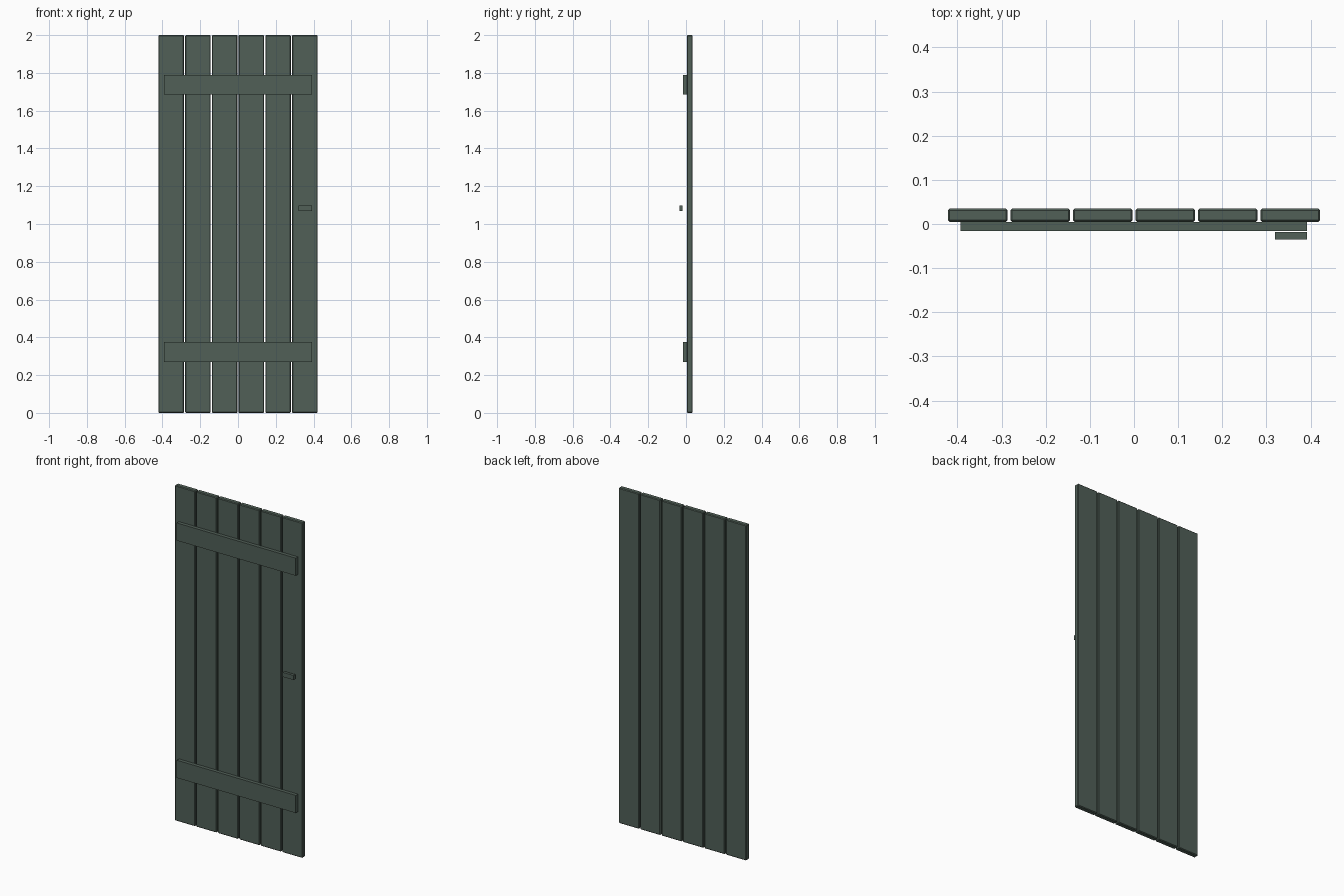
import bpy

cube = bpy.data.objects.get("Cube")
if cube:
    bpy.data.objects.remove(cube, do_unlink=True)

paint = bpy.data.materials.new("dark green grey paint")
paint.use_nodes = True
colour = (0.082, 0.117, 0.097, 1)
paint.diffuse_color = colour
paint.node_tree.nodes["Principled BSDF"].inputs["Base Color"].default_value = colour


def box(name, low, high, bevel=0):
    """Add a painted box between two corners, with optional chamfered edges."""
    centre = [(a + b) / 2 for a, b in zip(low, high)]
    bpy.ops.mesh.primitive_cube_add(size=1, location=centre)
    part = bpy.context.object
    part.name = name
    part.scale = [b - a for a, b in zip(low, high)]
    bpy.ops.object.transform_apply(location=False, rotation=False, scale=True)
    part.data.materials.append(paint)
    if bevel:
        mod = part.modifiers.new("Chamfer", "BEVEL")
        mod.width = bevel
        mod.segments = 1
    return part


# Vertical planks with narrow gaps
count, pitch, width = 6, 0.1415, 0.135
for i in range(count):
    x = (i - (count - 1) / 2) * pitch
    box(f"plank_{i + 1}", (x - width / 2, 0.005, 0), (x + width / 2, 0.035, 2), 0.004)

# Horizontal battens across the front
for name, z in (("lower_batten", 0.27), ("upper_batten", 1.685)):
    box(name, (-0.393, -0.016, z), (0.392, 0.005, z + 0.105))

# Handle bar standing off the planks
box("handle", (0.319, -0.035, 1.07), (0.392, -0.018, 1.097))
